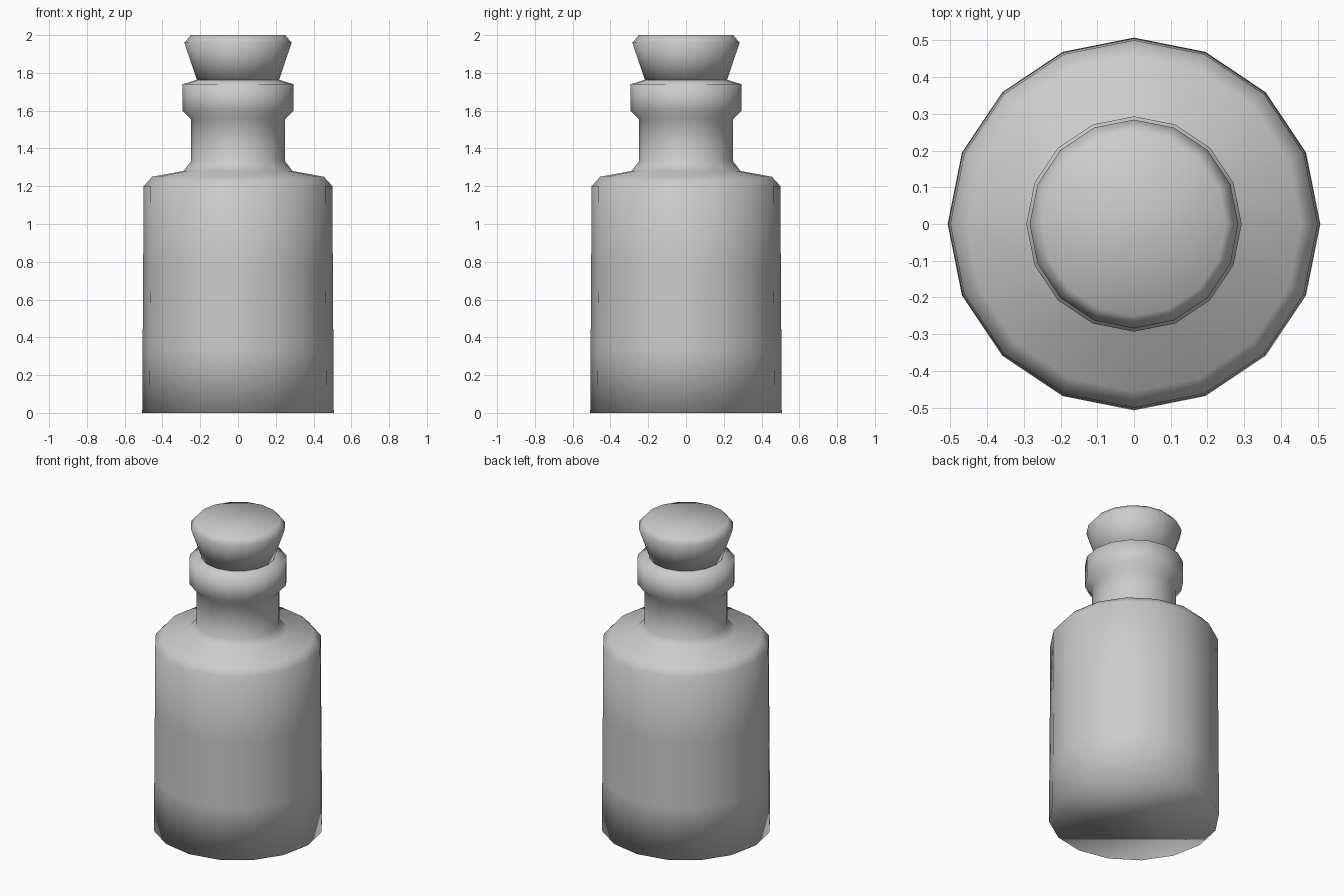
import bpy, bmesh, math

if "Cube" in bpy.data.objects:
    bpy.data.objects.remove(bpy.data.objects["Cube"])

SIDES = 16


def lathe(name, profile, cap_top=False, cap_bottom=False):
    """Spin a (radius, height) profile, listed bottom to top, around z."""
    bm = bmesh.new()
    rings = []
    for r, z in profile:
        rings.append([bm.verts.new((r * math.cos(2 * math.pi * i / SIDES),
                                    r * math.sin(2 * math.pi * i / SIDES), z))
                      for i in range(SIDES)])
    for low, high in zip(rings, rings[1:]):
        for i in range(SIDES):
            j = (i + 1) % SIDES
            bm.faces.new((low[i], low[j], high[j], high[i]))
    if cap_top:
        bm.faces.new(rings[-1])
    if cap_bottom:
        bm.faces.new(rings[0][::-1])
    for f in bm.faces:
        f.smooth = True
    mesh = bpy.data.meshes.new(name)
    bm.to_mesh(mesh)
    bm.free()
    obj = bpy.data.objects.new(name, mesh)
    bpy.context.collection.objects.link(obj)
    return obj


# Bottle: slightly flared body, shoulder, neck and lip
lathe("bottle", [
    (0.507, 0.0), (0.505, 0.34), (0.502, 0.76), (0.50, 1.20),
    (0.455, 1.25), (0.29, 1.28), (0.25, 1.33),
    (0.25, 1.555), (0.293, 1.60), (0.293, 1.74), (0.22, 1.763),
], cap_bottom=True)

# Stopper: tapered cork with a bevelled top edge
lathe("cork_stopper", [
    (0.215, 1.755), (0.284, 1.96), (0.25, 2.0),
], cap_top=True, cap_bottom=True)
